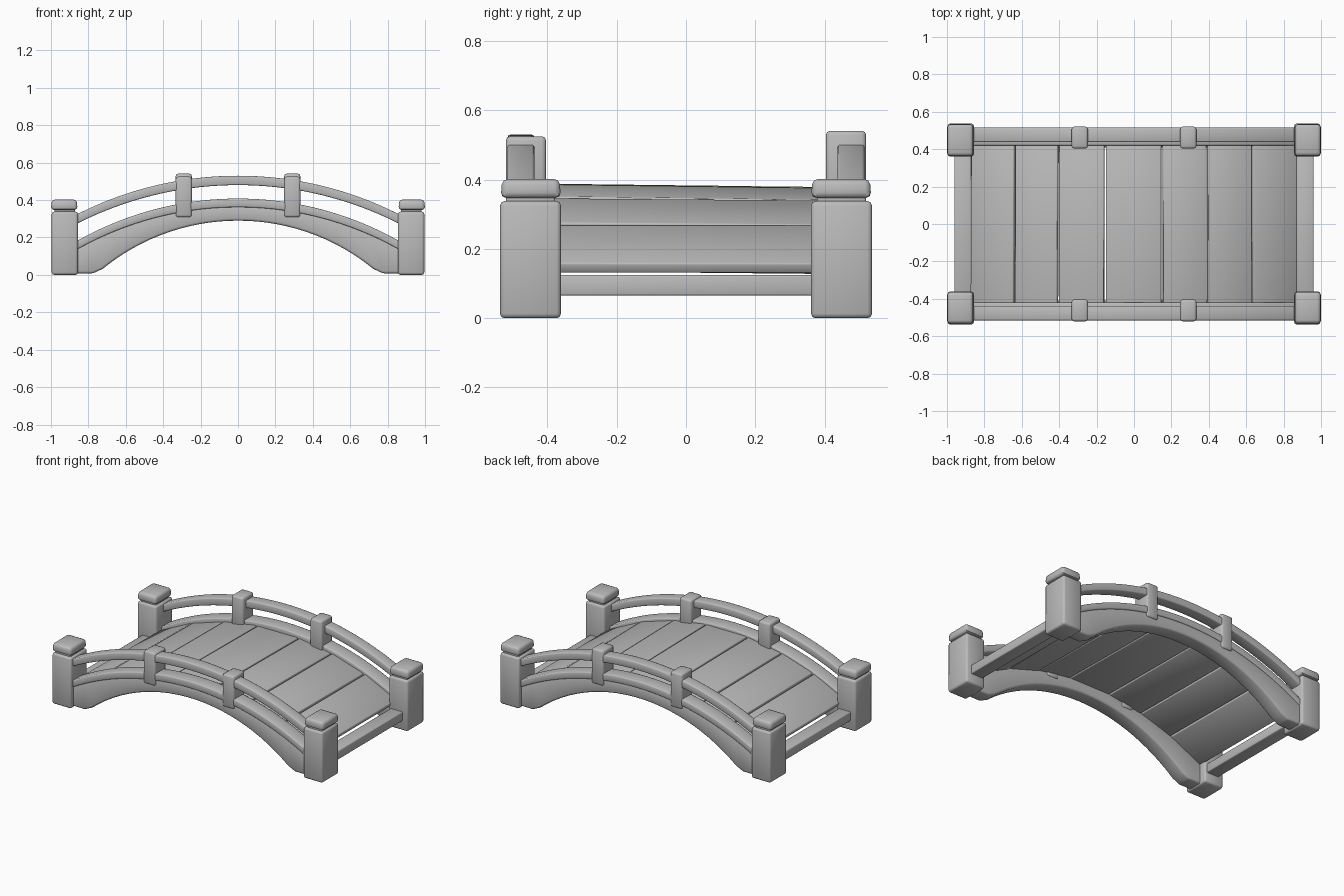
import bpy, bmesh, math, random
from mathutils import Matrix

random.seed(4)
if "Cube" in bpy.data.objects:
    bpy.data.objects.remove(bpy.data.objects["Cube"], do_unlink=True)

GREY = (0.5, 0.5, 0.5, 1)
mat = bpy.data.materials.new("plain grey")
mat.use_nodes = True
mat.diffuse_color = GREY
mat.node_tree.nodes["Principled BSDF"].inputs["Base Color"].default_value = GREY


def finish(bm, name, bevel):
    """Round the sharp edges and turn the bmesh into a smooth shaded object."""
    bmesh.ops.recalc_face_normals(bm, faces=bm.faces)
    sharp = [e for e in bm.edges if e.calc_face_angle(0) > math.radians(25)]
    bmesh.ops.bevel(bm, geom=sharp, offset=bevel, segments=2, profile=0.5,
                    affect='EDGES', clamp_overlap=True)
    mesh = bpy.data.meshes.new(name)
    bm.to_mesh(mesh)
    bm.free()
    mesh.materials.append(mat)
    obj = bpy.data.objects.new(name, mesh)
    bpy.context.collection.objects.link(obj)
    bpy.ops.object.select_all(action='DESELECT')
    obj.select_set(True)
    bpy.context.view_layer.objects.active = obj
    bpy.ops.object.shade_smooth_by_angle(angle=math.radians(48))
    return obj


def box(name, x, y, z, bevel=0.01, tilt=None, taper=1.0):
    """Box from (low, high) ranges, optionally tilted, with a tapered top."""
    bm = bmesh.new()
    bmesh.ops.create_cube(bm, size=1)
    for v in bm.verts:
        if v.co.z > 0:
            v.co.x *= taper
            v.co.y *= taper
    size = [r[1] - r[0] for r in (x, y, z)]
    mid = [(r[0] + r[1]) / 2 for r in (x, y, z)]
    m = Matrix.Translation(mid) @ (tilt or Matrix()) @ Matrix.Diagonal((*size, 1))
    bmesh.ops.transform(bm, matrix=m, verts=bm.verts)
    return finish(bm, name, bevel)


def arch(name, y, top, bottom, reach, bevel, steps=36):
    """Curved beam along x between two height functions."""
    bm = bmesh.new()
    rings = []
    for i in range(steps + 1):
        x = reach * (2 * i / steps - 1)
        lo, hi = bottom(x), top(x)
        rings.append([bm.verts.new(c) for c in
                      ((x, y[0], lo), (x, y[1], lo), (x, y[1], hi), (x, y[0], hi))])
    for a, b in zip(rings, rings[1:]):
        for k in range(4):
            n = (k + 1) % 4
            bm.faces.new((a[k], a[n], b[n], b[k]))
    bm.faces.new(rings[0])
    bm.faces.new(rings[-1])
    return finish(bm, name, bevel)


def circle_height(x, peak, radius):
    return peak - radius + math.sqrt(radius * radius - x * x)


def crown(peak, radius=1.9):
    return lambda x: circle_height(x, peak, radius)


def belly(x):
    return max(0.008, circle_height(x, 0.29, 1.144))


def deck(x):
    return circle_height(x, 0.382, 1.75)


for s, side in ((-1, "front"), (1, "back")):
    def span(inner, outer):
        return sorted((s * inner, s * outer))

    # Side beam with its kerb, and the handrail above
    arch(f"{side}_arch_beam", span(0.41, 0.51), crown(0.372, 1.75), belly, 0.93, 0.012)
    arch(f"{side}_kerb", span(0.42, 0.516), crown(0.408, 1.75), crown(0.362, 1.75), 0.9, 0.007)
    arch(f"{side}_handrail", span(0.438, 0.515), crown(0.53), crown(0.48), 0.9, 0.007)

    for t, end in ((-1, "right"), (1, "left")):
        # Handrail posts
        x = sorted((t * 0.247, t * 0.333))
        box(f"{side}_{end}_rail_post", x, span(0.404, 0.52),
            (0.308, 0.533 + 0.008 * s), 0.012)
        # Corner post, neck and cap
        x = sorted((t * 0.856, t * 0.996))
        box(f"{side}_{end}_corner_post", x, span(0.361, 0.537), (0, 0.338), 0.013)
        x = sorted((t * 0.872, t * 0.982))
        box(f"{side}_{end}_post_neck", x, span(0.378, 0.52), (0.32, 0.37), 0.006)
        x = sorted((t * 0.858, t * 1.0))
        box(f"{side}_{end}_post_cap", x, span(0.361, 0.535), (0.347, 0.402), 0.016, taper=0.95)

# Deck planks laid along the curve
edges = [-0.87, -0.635, -0.403, -0.155, 0.15, 0.39, 0.63, 0.87]
for i, (a, b) in enumerate(zip(edges, edges[1:])):
    za, zb = deck(a), deck(b)
    length = math.hypot(b - a, zb - za) - 0.008
    mid, z = (a + b) / 2, (za + zb) / 2
    tilt = (Matrix.Rotation(-math.atan2(zb - za, b - a), 4, 'Y')
            @ Matrix.Rotation(random.uniform(-0.014, 0.0), 4, 'X'))
    lift = 0.008 - 0.016
    box(f"deck_plank_{i + 1}", (mid - length / 2, mid + length / 2), (-0.505, 0.505),
        (z + lift - 0.016, z + lift + 0.016), 0.005, tilt)

# Sill bars between the corner posts
for t, end in ((-1, "right"), (1, "left")):
    box(f"{end}_sill_bar", sorted((t * 0.87, t * 0.96)), (-0.4, 0.4), (0.065, 0.125), 0.006)
